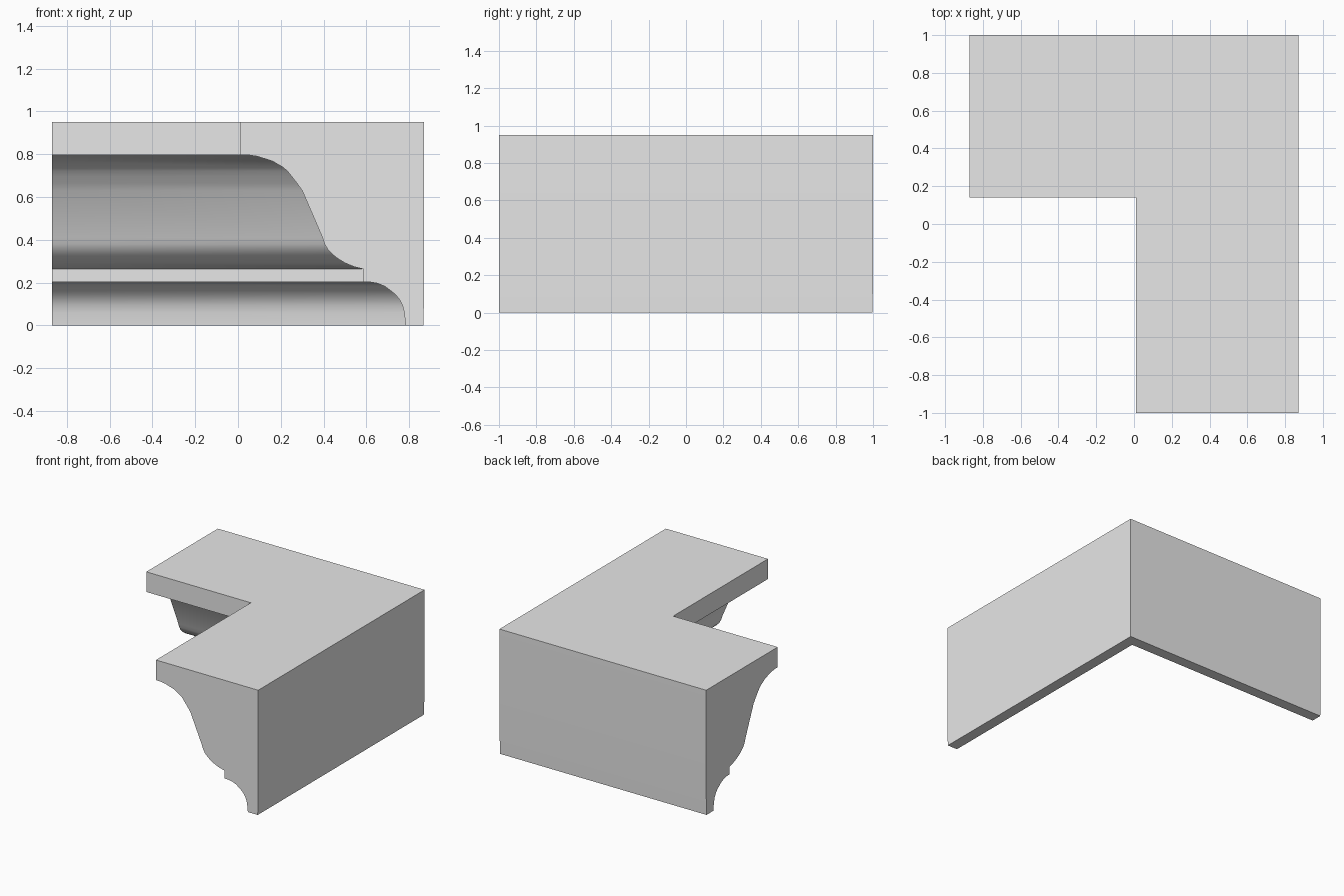
import bpy, bmesh, math

if "Cube" in bpy.data.objects:
    bpy.data.objects.remove(bpy.data.objects["Cube"])

# Moulding profile: (x position on the front end, height)
profile = [
    (0.866, 0.0), (0.783, 0.0),
    # lower cove
    (0.777, 0.06), (0.768, 0.095), (0.755, 0.12), (0.735, 0.145),
    (0.71, 0.165), (0.685, 0.183), (0.65, 0.197), (0.62, 0.202), (0.587, 0.203),
    # small fillet
    (0.587, 0.263),
    # upper S curve
    (0.54, 0.275), (0.50, 0.292), (0.465, 0.313), (0.44, 0.333),
    (0.42, 0.354), (0.405, 0.38), (0.395, 0.41), (0.30, 0.63),
    (0.275, 0.665), (0.25, 0.697), (0.23, 0.722), (0.21, 0.739),
    (0.16, 0.768), (0.09, 0.79), (0.05, 0.796), (0.01, 0.797),
    # top slab and wall side
    (0.01, 0.95), (0.87, 0.95), (0.87, 0.16),
]
WALL_X, WALL_Y = 0.87, 1.0

bm = bmesh.new()

# Sweep the profile along both legs with a mitred corner
rings = [[], [], []]
for x, z in profile:
    d = WALL_X - x
    rings[0].append(bm.verts.new((x, -WALL_Y, z)))
    rings[1].append(bm.verts.new((x, WALL_Y - d, z)))
    rings[2].append(bm.verts.new((-WALL_X, WALL_Y - d, z)))
n = len(profile)
for a, b in zip(rings, rings[1:]):
    for i in range(n):
        j = (i + 1) % n
        bm.faces.new((a[i], a[j], b[j], b[i]))

# End caps
bm.faces.new(rings[0])
bm.faces.new(rings[2])
bmesh.ops.recalc_face_normals(bm, faces=bm.faces[:])

mesh = bpy.data.meshes.new("corner_moulding")
bm.to_mesh(mesh)
bm.free()
obj = bpy.data.objects.new("corner_moulding", mesh)
bpy.context.collection.objects.link(obj)

# Plain plaster colour
mat = bpy.data.materials.new("light_grey_plaster")
mat.diffuse_color = (0.8, 0.8, 0.8, 1.0)
mat.use_nodes = True
mat.node_tree.nodes["Principled BSDF"].inputs["Base Color"].default_value = mat.diffuse_color
mesh.materials.append(mat)

bpy.context.view_layer.objects.active = obj
obj.select_set(True)
bpy.ops.object.shade_smooth_by_angle(angle=math.radians(30))
